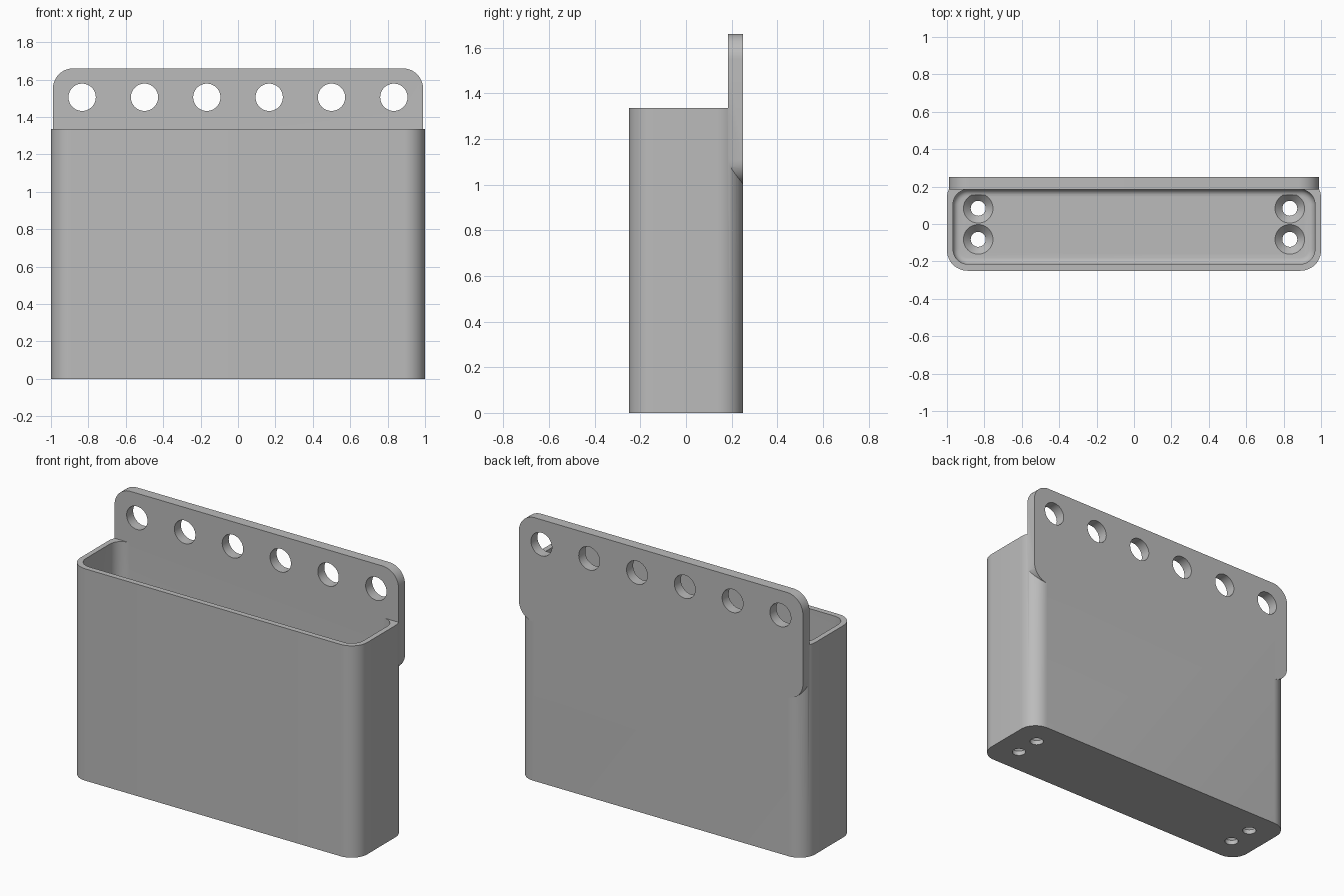
import bpy
import bmesh
from math import pi, cos, sin, radians
from mathutils import Matrix

cube = bpy.data.objects.get("Cube")
if cube:
    bpy.data.objects.remove(cube, do_unlink=True)

grey = bpy.data.materials.new("plain grey")
grey.use_nodes = True
grey.diffuse_color = (0.5, 0.5, 0.5, 1)
grey.node_tree.nodes["Principled BSDF"].inputs["Base Color"].default_value = (0.5, 0.5, 0.5, 1)


def make_object(name, bm):
    bmesh.ops.recalc_face_normals(bm, faces=bm.faces)
    mesh = bpy.data.meshes.new(name)
    bm.to_mesh(mesh)
    bm.free()
    mesh.materials.append(grey)
    obj = bpy.data.objects.new(name, mesh)
    bpy.context.collection.objects.link(obj)
    return obj


def rounded_prism(name, width, depth, height, radius, matrix, fillet=0):
    """Rounded rectangle centred on the origin, extruded up, then placed."""
    bm = bmesh.new()
    steps = 12
    verts = []
    for quarter, (sx, sy) in enumerate(((1, 1), (-1, 1), (-1, -1), (1, -1))):
        for i in range(steps + 1):
            a = (quarter + i / steps) * pi / 2
            verts.append(bm.verts.new((sx * (width / 2 - radius) + radius * cos(a),
                                       sy * (depth / 2 - radius) + radius * sin(a), 0)))
    base = bm.faces.new(verts)
    top = bmesh.ops.extrude_face_region(bm, geom=[base], use_keep_orig=True)
    bmesh.ops.translate(bm, vec=(0, 0, height),
                        verts=[v for v in top["geom"] if isinstance(v, bmesh.types.BMVert)])
    if fillet:
        bmesh.ops.recalc_face_normals(bm, faces=bm.faces)
        rim = [e for e in bm.edges if all(v.co.z < 1e-6 for v in e.verts)]
        bmesh.ops.bevel(bm, geom=rim, offset=fillet, segments=5, profile=0.5, affect='EDGES')
    bm.transform(matrix)
    return make_object(name, bm)


def cone(name, r_low, r_high, height, matrix):
    bm = bmesh.new()
    bmesh.ops.create_cone(bm, cap_ends=True, segments=48, radius1=r_low,
                          radius2=r_high, depth=height, matrix=matrix)
    return make_object(name, bm)


def combine(target, tool, operation):
    mod = target.modifiers.new("combine", 'BOOLEAN')
    mod.operation = operation
    mod.solver = 'EXACT'
    mod.object = tool
    bpy.context.view_layer.objects.active = target
    bpy.ops.object.modifier_apply(modifier=mod.name)
    bpy.data.objects.remove(tool, do_unlink=True)


BACK, PLATE_FRONT, FLOOR = 0.25, 0.185, 0.07
upright = Matrix.Rotation(radians(90), 4, 'X')

# Box body with rounded vertical corners
holder = rounded_prism("wall_holder", 2, 0.5, 1.335, 0.11, Matrix())

# Mounting plate across the back
plate = rounded_prism("back_plate", 1.98, 0.66, BACK - PLATE_FRONT, 0.11,
                      Matrix.Translation((0, BACK, 1.33)) @ upright)
combine(holder, plate, 'UNION')

# Hollow interior with a filleted floor
cavity = rounded_prism("cavity", 1.935, 0.4, 1.5, 0.08,
                       Matrix.Translation((0, -0.015, FLOOR)), fillet=0.035)
combine(holder, cavity, 'DIFFERENCE')

# Row of round holes in the plate
for i in range(6):
    x = (i - 2.5) / 3
    place = Matrix.Translation((x, 0.22, 1.505)) @ upright
    combine(holder, cone("plate_hole", 0.073, 0.073, 0.2, place), 'DIFFERENCE')

# Countersunk screw holes in the floor
for x in (-0.833, 0.833):
    for y in (-0.082, 0.084):
        shaft = Matrix.Translation((x, y, 0.03))
        combine(holder, cone("screw_hole", 0.04, 0.04, 0.2, shaft), 'DIFFERENCE')
        sink = Matrix.Translation((x, y, FLOOR - 0.02))
        combine(holder, cone("countersink", 0.04, 0.08, 0.042, sink), 'DIFFERENCE')

# Smooth rounded surfaces, crisp edges
bpy.ops.object.select_all(action='DESELECT')
holder.select_set(True)
bpy.context.view_layer.objects.active = holder
bpy.ops.object.shade_smooth_by_angle(angle=radians(30))
